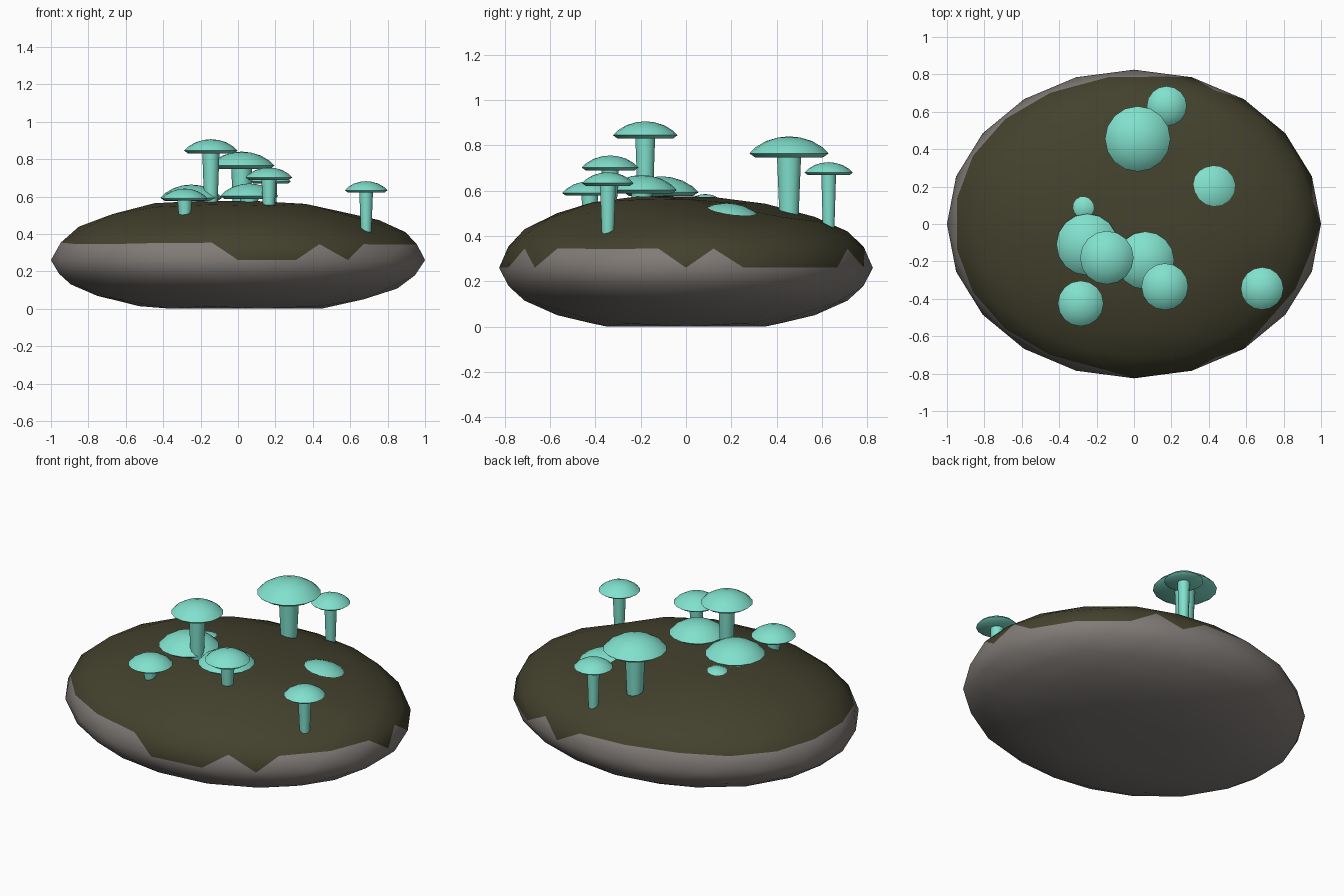
import bpy, bmesh, math
from mathutils import Euler, Vector

cube = bpy.data.objects.get("Cube")
if cube:
    bpy.data.objects.remove(cube, do_unlink=True)


def material(name, rgb):
    m = bpy.data.materials.new(name)
    m.use_nodes = True
    m.diffuse_color = (*rgb, 1)
    m.node_tree.nodes["Principled BSDF"].inputs["Base Color"].default_value = (*rgb, 1)
    return m


stone = material("grey stone", (0.22, 0.20, 0.185))
moss = material("dark moss", (0.056, 0.054, 0.027))
teal = material("mushroom teal", (0.22, 0.75, 0.61))


def finish(name, bm, mats, angle):
    mesh = bpy.data.meshes.new(name)
    bm.to_mesh(mesh)
    bm.free()
    for m in mats:
        mesh.materials.append(m)
    ob = bpy.data.objects.new(name, mesh)
    bpy.context.collection.objects.link(ob)
    bpy.ops.object.select_all(action="DESELECT")
    ob.select_set(True)
    bpy.context.view_layer.objects.active = ob
    bpy.ops.object.shade_smooth_by_angle(angle=math.radians(angle))
    return ob


def lathe(name, profile, sides):
    """Closed turned shape from (radius, height) points, bottom to top."""
    bm = bmesh.new()
    rings = []
    for r, z in profile:
        turns = [i * math.tau / sides for i in range(sides)]
        rings.append([bm.verts.new((r * math.cos(a), r * math.sin(a), z)) for a in turns])
    for low, high in zip(rings, rings[1:]):
        for i in range(sides):
            j = (i + 1) % sides
            bm.faces.new((low[i], low[j], high[j], high[i]))
    bm.faces.new(rings[0][::-1])
    bm.faces.new(rings[-1])
    bmesh.ops.remove_doubles(bm, verts=bm.verts, dist=0.0005)
    return finish(name, bm, [teal], 45)


# Boulder: squashed sphere with a mossy upper shell
HANGING_MOSS = [(16, 56), (268, 290), (356, 361), (-1, 4), (69, 75), (303, 309)]
# Hollows in the top: x, y, depth, radius
HOLLOWS = [(0.1, 0.38, 0.045, 0.28), (0.5, 0.18, 0.04, 0.25),
           (0.7, -0.38, 0.04, 0.2), (-0.3, -0.5, 0.025, 0.2)]


def mossy(c):
    if c.z > 0.24:
        return True
    a = math.degrees(math.atan2(c.y, c.x)) % 360
    return c.z > 0.03 and any(lo <= a <= hi for lo, hi in HANGING_MOSS)


bm = bmesh.new()
bmesh.ops.create_icosphere(bm, subdivisions=3, radius=1)
for f in bm.faces:
    f.material_index = int(mossy(f.calc_center_median()))
for v in bm.verts:
    up = v.co.z
    v.co.y *= 0.825
    if up > 0:
        z = min(0.26 + 0.34 * up, 0.578)
        for x, y, depth, r in HOLLOWS:
            d = (Vector((x, y)) - v.co.xy).length / r
            z -= depth * math.exp(-d * d) * min(1, up * 2)
    else:
        z = max(0.26 + 0.29 * up, 0)
    v.co.z = z
finish("mossy_boulder", bm, [stone, moss], 60)

# Mushrooms: unit cap profile, scaled by each cap radius
CAP = [(0, -0.1), (0.86, -0.1), (1, 0), (0.85, 0.15), (0.58, 0.31), (0.28, 0.4), (0, 0.43)]


def mushroom(name, x, y, r, rim, foot, lean=(0, 0)):
    cap = lathe(name + "_cap", [(p * r, h * r) for p, h in CAP], 16)
    stem = lathe(name + "_stem", [(0.24 * r, foot - rim), (0.32 * r, -0.08 * r)], 10)
    for ob in (cap, stem):
        ob.location = (x, y, rim)
        ob.rotation_euler = Euler((lean[0], lean[1], 0))


mushroom("broad_back_mushroom", 0.02, 0.455, 0.175, 0.765, 0.43)
mushroom("small_back_mushroom", 0.175, 0.63, 0.107, 0.68, 0.40)
mushroom("sunken_left_mushroom", 0.42, 0.205, 0.157, 0.475, 0.38, (-0.17, 0.12))
mushroom("low_right_mushroom", -0.25, -0.11, 0.165, 0.593, 0.5)
mushroom("tall_middle_mushroom", -0.145, -0.18, 0.143, 0.845, 0.52)
mushroom("low_middle_mushroom", 0.06, -0.195, 0.155, 0.603, 0.5)
mushroom("front_middle_mushroom", 0.165, -0.335, 0.125, 0.702, 0.52)
mushroom("front_right_mushroom", -0.285, -0.425, 0.122, 0.59, 0.46)
mushroom("edge_left_mushroom", 0.685, -0.345, 0.114, 0.633, 0.39)
mushroom("buried_mushroom", -0.265, 0.085, 0.075, 0.553, 0.5)
